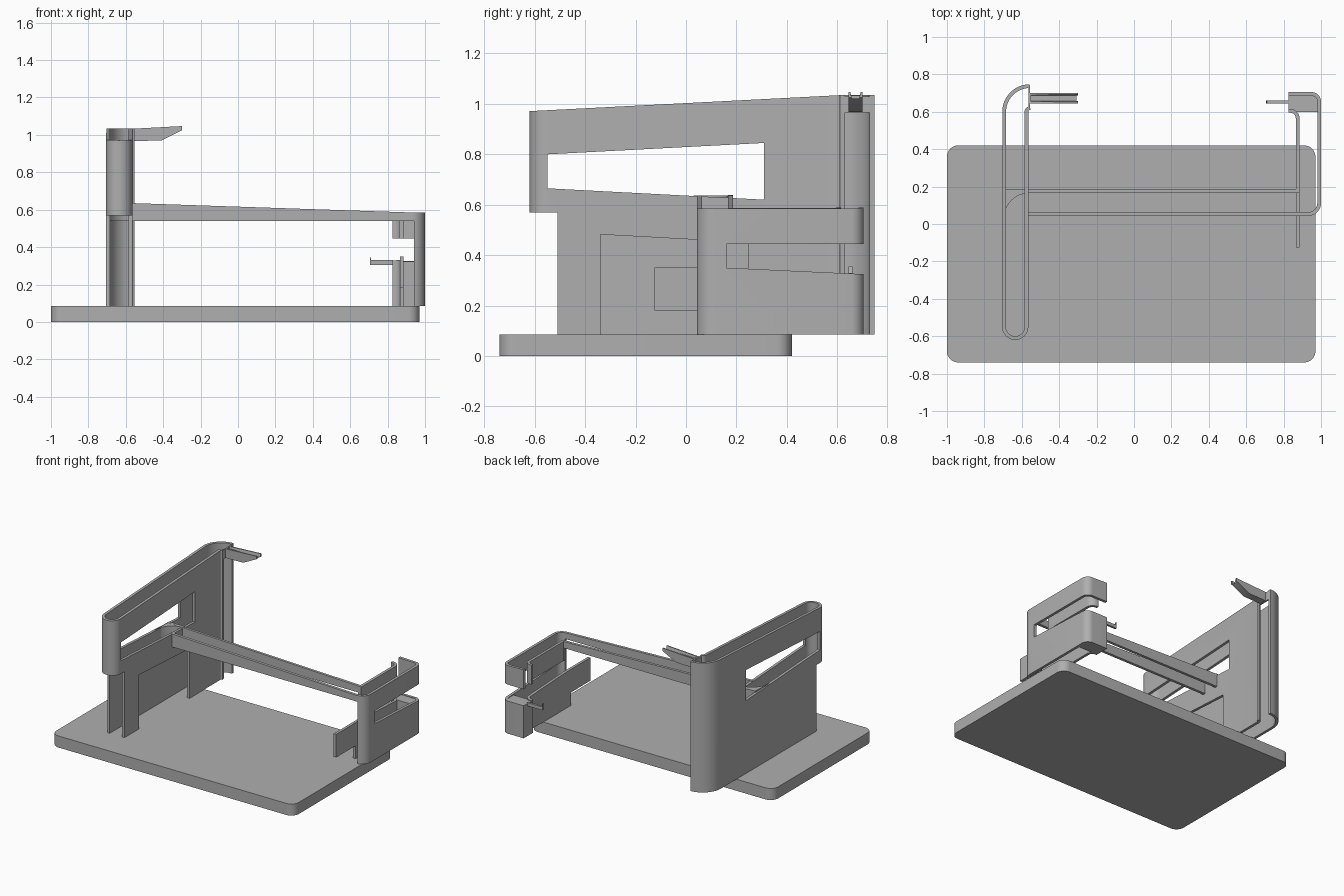
import bpy, bmesh
from math import sin, cos, radians, hypot
from mathutils import Vector

if "Cube" in bpy.data.objects:
    bpy.data.objects.remove(bpy.data.objects["Cube"])

grey = bpy.data.materials.new("plain_grey")
grey.use_nodes = True
COLOUR = (0.43, 0.43, 0.43, 1)
grey.diffuse_color = COLOUR
grey.node_tree.nodes["Principled BSDF"].inputs["Base Color"].default_value = COLOUR


def arc(cx, cy, r, a0, a1, n=12):
    steps = [radians(a0 + (a1 - a0) * i / n) for i in range(n + 1)]
    return [(cx + r * cos(a), cy + r * sin(a)) for a in steps]


def prism(name, outline, axis, low, high):
    """Extrude a flat outline along one axis; the outline uses the other two axes in order."""
    def place(p, t):
        c = list(p)
        c.insert("xyz".index(axis), t)
        return c
    bm = bmesh.new()
    face = bm.faces.new([bm.verts.new(place(p, low)) for p in outline])
    top = bmesh.ops.extrude_face_region(bm, geom=[face])["geom"]
    move = Vector(place((0, 0), high - low))
    bmesh.ops.translate(bm, vec=move, verts=[v for v in top if isinstance(v, bmesh.types.BMVert)])
    bmesh.ops.recalc_face_normals(bm, faces=bm.faces)
    mesh = bpy.data.meshes.new(name)
    bm.to_mesh(mesh)
    bm.free()
    mesh.materials.append(grey)
    ob = bpy.data.objects.new(name, mesh)
    bpy.context.collection.objects.link(ob)
    return ob


def ribbon(name, path, low, high, thick=0.02):
    """Upright wall of even thickness that follows a plan path."""
    pts = [Vector(p) for p in path]
    left, right = [], []
    for i, p in enumerate(pts):
        dirs = []
        if i > 0:
            dirs.append((p - pts[i - 1]).normalized())
        if i < len(pts) - 1:
            dirs.append((pts[i + 1] - p).normalized())
        t = sum(dirs, Vector((0, 0))).normalized()
        off = Vector((-t.y, t.x)) * (thick / 2 / t.dot(dirs[0]))
        left.append(tuple(p + off))
        right.append(tuple(p - off))
    return prism(name, left + right[::-1], "z", low, high)


def cut(ob, outline, axis, low, high):
    cutter = prism("cutter", outline, axis, low, high)
    cutter.hide_render = True
    mod = ob.modifiers.new("cut", "BOOLEAN")
    mod.operation, mod.solver, mod.object = "DIFFERENCE", "EXACT", cutter
    bpy.context.view_layer.objects.active = ob
    bpy.ops.object.modifier_apply(modifier=mod.name)
    bpy.data.objects.remove(cutter)


def rect(a0, b0, a1, b1):
    return [(a0, b0), (a1, b0), (a1, b1), (a0, b1)]


FLOOR = 0.085

# Base plate with rounded corners
R = 0.06
plate = (arc(0.97 - R, 0.42 - R, R, 0, 90, 8) + arc(-1 + R, 0.42 - R, R, 90, 180, 8)
         + arc(-1 + R, -0.74 + R, R, 180, 270, 8) + arc(0.97 - R, -0.74 + R, R, 270, 360, 8))
prism("base_plate", plate, "z", 0, FLOOR)

# Tall double wall, folded round at the front and hooked at the back
path = (arc(-0.557, 0.6, 0.137, 90, 180) + arc(-0.635, -0.55, 0.06, 180, 360, 20)
        + arc(-0.555, 0.6, 0.02, 180, 90, 6))
tall = ribbon("tall_wall", path, FLOOR, 1.1)
cut(tall, [(-0.8, 0.962), (0.62, 1.035), (0.9, 1.035), (0.9, 1.2), (-0.8, 1.2)], "x", -0.9, -0.4)
cut(tall, rect(-0.8, 0, -0.51, 0.57), "x", -0.9, -0.4)
cut(tall, [(-0.55, 0.665), (0.31, 0.62), (0.31, 0.845), (-0.55, 0.8)], "x", -0.9, -0.4)
cut(tall, [(-0.34, 0), (0.245, 0), (0.245, 0.45), (-0.34, 0.482)], "x", -0.63, -0.4)

# Grooved spout on the tall wall, with its backing strip
prism("spout_backing", rect(0.62, 0.965, 0.728, 1.03), "x", -0.565, -0.555)
spout = prism("spout", [(-0.56, 0.967), (-0.41, 0.97), (-0.3, 1.025), (-0.3, 1.047), (-0.56, 1.033)],
              "y", 0.645, 0.7)
cut(spout, [(0.649, 1.06), (0.658, 1.021), (0.687, 1.021), (0.696, 1.06)], "x", -0.55, -0.2)

# Sloped top shared by both cross bars
slope = [(-0.8, 0.643), (0.93, 0.585), (1.1, 0.585), (1.1, 0.9), (-0.8, 0.9)]
# Slot that splits the short wall into upper and lower bands
slot = [(0.16, 0.35), (0.8, 0.32), (0.8, 0.445), (0.16, 0.445)]

# Front cross bar that bends into the outer short wall
path = [(-0.58, 0.053)] + arc(0.93, 0.113, 0.06, 270, 360) + arc(0.95, 0.655, 0.04, 0, 90, 8) + [(0.825, 0.695)]
outer = ribbon("front_bar_and_short_wall", path, FLOOR, 0.8)
cut(outer, rect(-0.9, 0, 0.94, 0.54), "y", -0.2, 0.12)
cut(outer, slope, "y", -0.2, 1)
cut(outer, slot, "x", 0.7, 1.2)

# Rear cross bar that bends into the upper inner short wall
hook = arc(0.835, 0.565, 0.04, 0, 90, 8) + [(0.825, 0.605)]
inner = ribbon("rear_bar_and_inner_band", [(-0.69, 0.176), (0.875, 0.176)] + hook, 0.445, 0.8)
cut(inner, rect(-0.9, 0.3, 0.86, 0.54), "y", 0.1, 0.25)
cut(inner, slope, "y", -0.2, 1)

# Curved gusset between the rear bar and the tall wall
prism("bar_gusset", [(-0.56, 0.186), (-0.69, 0.186)] + arc(-0.56, 0.03, 0.135, 180, 90), "z", 0.54, 0.637)

# Lower inner panel with a raised forward arm
panel = ribbon("lower_inner_panel", [(0.875, -0.125)] + hook, FLOOR, 0.4)
cut(panel, [(-0.3, 0.35), (0.16, 0.35), (0.8, 0.32), (0.8, 0.6), (-0.3, 0.6)], "x", 0.7, 1.2)
cut(panel, rect(-0.3, 0, 0.1, 0.18), "x", 0.7, 1.2)

# Closed end block of the lower band, with its small nozzle
prism("lower_end_block", [(0.825, 0.6), (0.98, 0.6)] + arc(0.945, 0.655, 0.037, 0, 90, 8) + [(0.825, 0.692)],
      "z", FLOOR, 0.322)
prism("small_nozzle", [(0.83, 0.305), (0.705, 0.305), (0.705, 0.355), (0.712, 0.33), (0.83, 0.33)],
      "y", 0.645, 0.66)

# Smooth the rounded corners, keep edges sharp
for ob in bpy.context.scene.objects:
    if ob.type == "MESH" and grey.name in ob.data.materials:
        bpy.ops.object.select_all(action="DESELECT")
        ob.select_set(True)
        bpy.context.view_layer.objects.active = ob
        bpy.ops.object.shade_smooth_by_angle(angle=radians(30))
